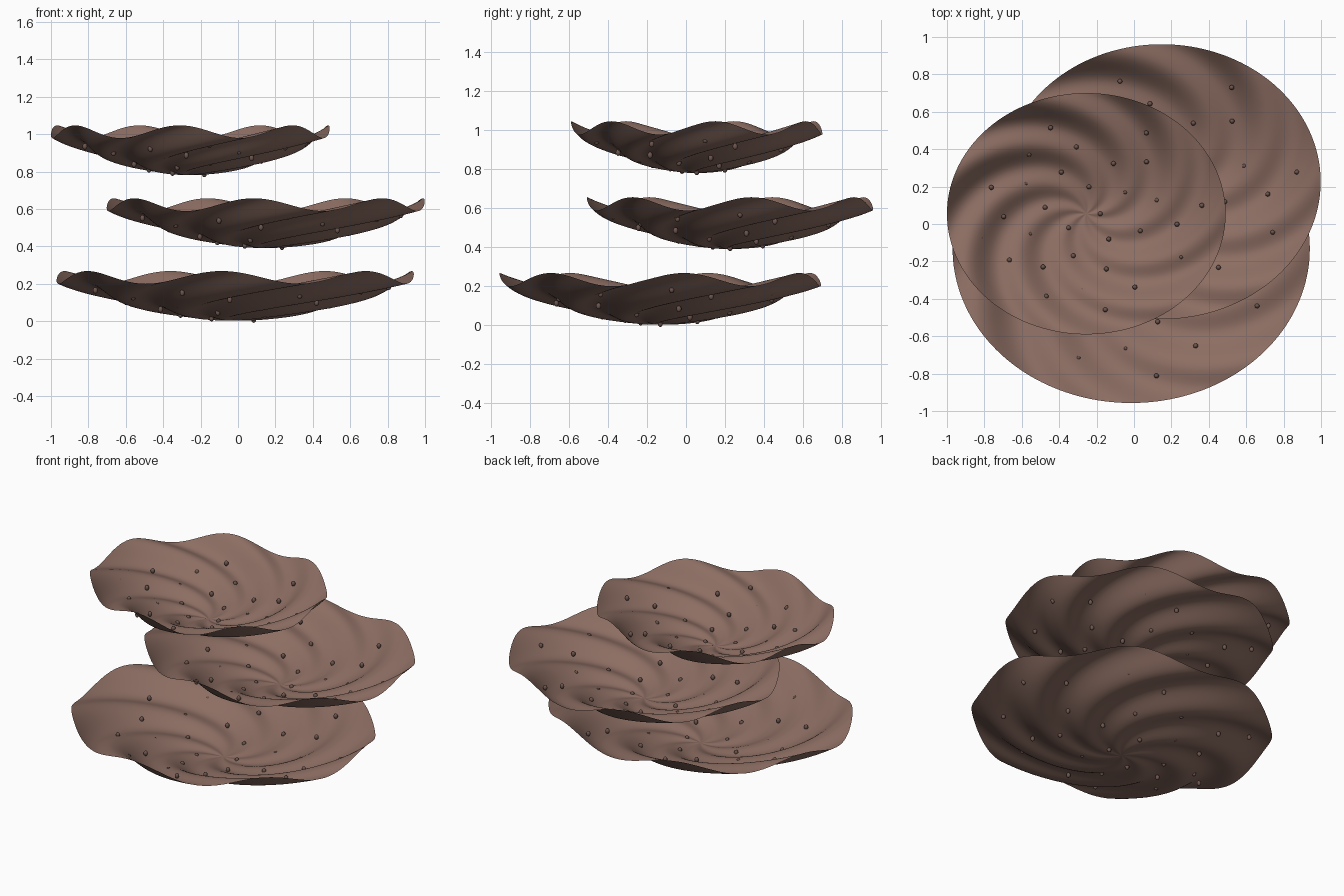
import bpy, bmesh
from math import sin, cos, pi, radians, sqrt
from mathutils import Matrix

if "Cube" in bpy.data.objects:
    bpy.data.objects.remove(bpy.data.objects["Cube"])

ARMS = 7                      # spiral ridges per dish
CREST = radians(8.5)          # crest direction at the rim
TWIST = radians(118)          # ridge sweep from centre to rim
GOLDEN = pi * (3 - sqrt(5))


def material(name, rgb):
    m = bpy.data.materials.new(name)
    m.diffuse_color = (*rgb, 1)
    m.use_nodes = True
    m.node_tree.nodes["Principled BSDF"].inputs["Base Color"].default_value = m.diffuse_color
    return m


brown = material("dish_brown", (0.266, 0.156, 0.125))
dark = material("bead_brown", (0.15, 0.09, 0.075))


def bowl(r):
    return 0.231 * r ** 1.7


def surface(r, a):
    return bowl(r) + 0.034 * r * cos(ARMS * (a - CREST + TWIST * (1 - r)))


def finish(bm, name, mat):
    me = bpy.data.meshes.new(name)
    bm.to_mesh(me)
    bm.free()
    me.materials.append(mat)
    for p in me.polygons:
        p.use_smooth = True
    ob = bpy.data.objects.new(name, me)
    bpy.context.collection.objects.link(ob)


# Thin wavy dish: concentric rings around a centre point
def dish(name, cx, cy, cz, rx, ry, rings=44, segs=168):
    bm = bmesh.new()
    centre = bm.verts.new((cx, cy, cz))
    prev = None
    for i in range(1, rings + 1):
        r = i / rings
        ring = []
        for j in range(segs):
            a = 2 * pi * j / segs
            ring.append(bm.verts.new((cx + rx * r * cos(a), cy + ry * r * sin(a),
                                      cz + surface(r, a))))
        for j in range(segs):
            k = (j + 1) % segs
            if prev:
                bm.faces.new((prev[j], ring[j], ring[k], prev[k]))
            else:
                bm.faces.new((centre, ring[j], ring[k]))
        prev = ring
    finish(bm, name, brown)


# Small beads laid out in a sunflower pattern on the mean bowl
def beads(name, cx, cy, cz, rx, ry, spread):
    bm = bmesh.new()
    for n in range(35):
        r = spread * 0.85 * sqrt((n + 0.5) / 36)
        a = -n * GOLDEN
        m = Matrix.Translation((cx + rx * r * cos(a), cy + ry * r * sin(a), cz + bowl(r)))
        bmesh.ops.create_uvsphere(bm, u_segments=12, v_segments=8, radius=0.013,
                                  matrix=m @ Matrix.Diagonal((1, 1, 1.3, 1)))
    finish(bm, name, dark)


tiers = [
    ("lower", (-0.015, -0.132, 0.003, 0.955, 0.825), 1.035),
    ("middle", (0.148, 0.226, 0.392, 0.85, 0.735), 1.025),
    ("upper", (-0.255, 0.055, 0.782, 0.745, 0.645), 1.0),
]
for tier, dims, spread in tiers:
    dish(tier + "_dish", *dims)
    beads(tier + "_beads", *dims, spread)
